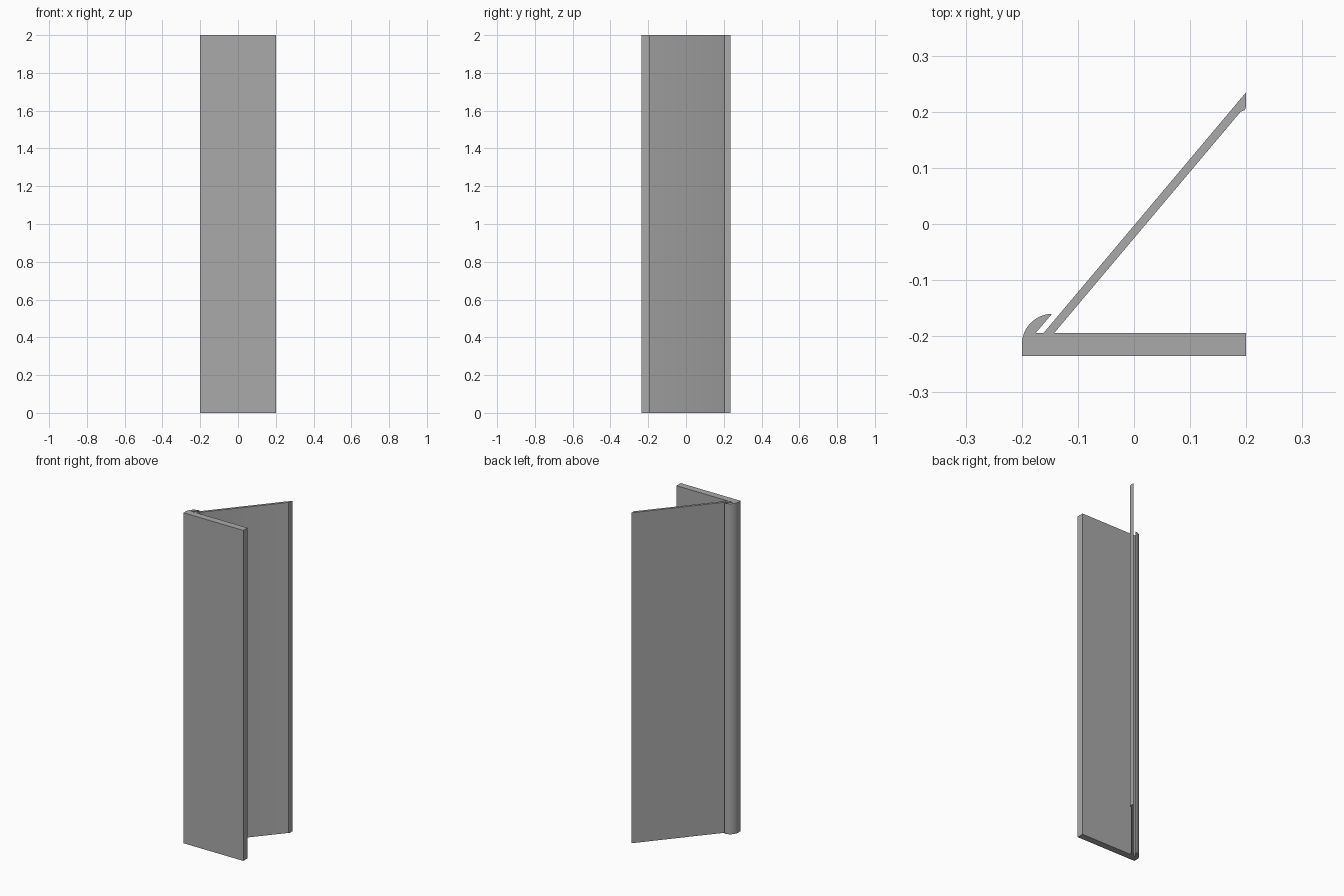
import bpy, bmesh, math

if "Cube" in bpy.data.objects:
    bpy.data.objects.remove(bpy.data.objects["Cube"], do_unlink=True)

HEIGHT = 2.0
GREY = (0.4, 0.4, 0.4, 1)

mat = bpy.data.materials.new("plain grey")
mat.use_nodes = True
mat.diffuse_color = GREY
mat.node_tree.nodes["Principled BSDF"].inputs["Base Color"].default_value = GREY


def arc(cx, cy, r, start, end, steps):
    """Points along a circular arc, angles in degrees."""
    angles = [math.radians(start + (end - start) * i / steps) for i in range(steps + 1)]
    return [(cx + r * math.cos(a), cy + r * math.sin(a)) for a in angles]


def extrude_profile(name, points):
    """Upright solid from a counter-clockwise plan outline."""
    bm = bmesh.new()
    base = bm.faces.new([bm.verts.new((x, y, 0)) for x, y in points])
    top = bmesh.ops.extrude_face_region(bm, geom=[base])["geom"]
    bmesh.ops.translate(bm, vec=(0, 0, HEIGHT),
                        verts=[v for v in top if isinstance(v, bmesh.types.BMVert)])
    bmesh.ops.recalc_face_normals(bm, faces=bm.faces)
    mesh = bpy.data.meshes.new(name)
    bm.to_mesh(mesh)
    bm.free()
    mesh.materials.append(mat)
    obj = bpy.data.objects.new(name, mesh)
    bpy.context.collection.objects.link(obj)
    bpy.ops.object.select_all(action="DESELECT")
    obj.select_set(True)
    bpy.context.view_layer.objects.active = obj
    bpy.ops.object.shade_smooth_by_angle(angle=math.radians(30))
    return obj


# Thick front panel with the rounded lip that hooks over the slot
extrude_profile("front_panel_with_lip",
                [(-0.2, -0.235), (0.2, -0.235), (0.2, -0.194), (-0.175, -0.194), (-0.146, -0.16)]
                + arc(-0.145, -0.215, 0.055, 95, 180, 14))

# Thin slanted panel with a rounded free edge
extrude_profile("slanted_panel",
                [(-0.161, -0.194), (-0.142, -0.194), (0.19, 0.2)]
                + arc(0.174, 0.214, 0.026, -25, 0, 5)
                + [(0.2, 0.235)])
